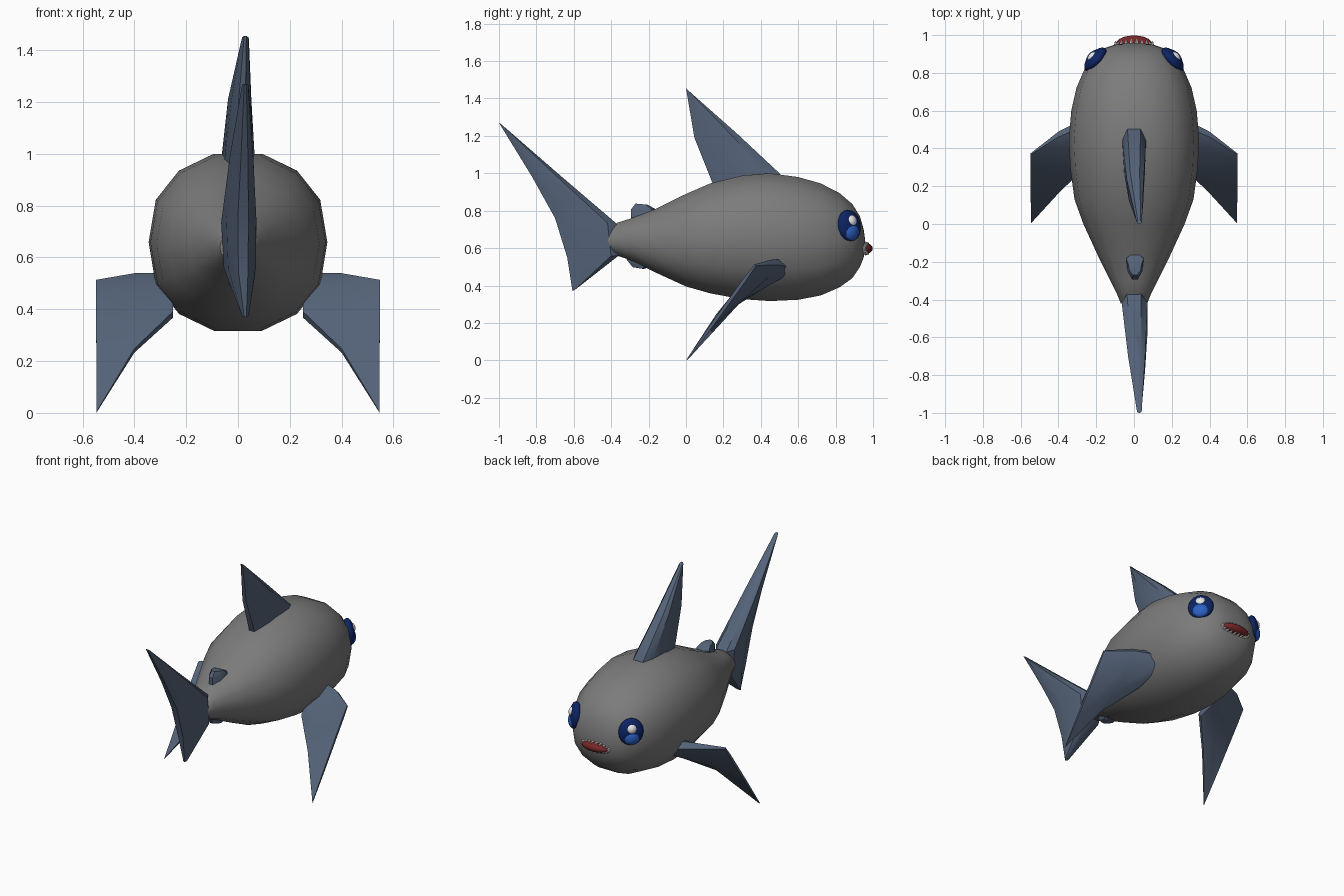
import bpy, bmesh, math
from mathutils import Vector, Matrix

if "Cube" in bpy.data.objects:
    bpy.data.objects.remove(bpy.data.objects["Cube"])


def material(name, rgb):
    m = bpy.data.materials.new(name)
    m.diffuse_color = (*rgb, 1)
    m.use_nodes = True
    m.node_tree.nodes["Principled BSDF"].inputs["Base Color"].default_value = m.diffuse_color
    return m


GREY = material("body grey", (0.2, 0.2, 0.2))
SLATE = material("fin slate", (0.09, 0.125, 0.19))
NAVY = material("eye navy", (0.004, 0.018, 0.13))
BLUE = material("eye blue", (0.025, 0.12, 0.55))
WHITE = material("white", (0.8, 0.8, 0.8))
RED = material("mouth red", (0.17, 0.02, 0.02))


def finish(name, bm, mat, angle):
    bmesh.ops.recalc_face_normals(bm, faces=bm.faces)
    me = bpy.data.meshes.new(name)
    bm.to_mesh(me)
    bm.free()
    me.materials.append(mat)
    ob = bpy.data.objects.new(name, me)
    bpy.context.collection.objects.link(ob)
    bpy.ops.object.select_all(action='DESELECT')
    ob.select_set(True)
    bpy.context.view_layer.objects.active = ob
    bpy.ops.object.shade_smooth_by_angle(angle=math.radians(angle))
    return ob


def loft(name, rings, mat, angle):
    """Skin a row of equal point rings and cap both ends."""
    bm = bmesh.new()
    rows = [[bm.verts.new(p) for p in ring] for ring in rings]
    n = len(rows[0])
    for a, b in zip(rows, rows[1:]):
        for i in range(n):
            j = (i + 1) % n
            bm.faces.new((a[i], a[j], b[j], b[i]))
    bm.faces.new(rows[0])
    bm.faces.new(rows[-1])
    return finish(name, bm, mat, angle)


def fin(name, sections, normal, side=1):
    """Loft blade sections given as (leading edge, trailing edge, half thickness)."""
    nrm = Vector(normal).normalized()
    rings = []
    for le, te, h in sections:
        le, te = Vector(le), Vector(te)
        ring = []
        for t, w in ((0, .55), (.15, 1), (.65, .85), (1, .3)):
            ring.append(le.lerp(te, t) + nrm * h * w)
        for t, w in ((1, .3), (.65, .85), (.15, 1), (0, .55)):
            ring.append(le.lerp(te, t) - nrm * h * w)
        rings.append([(p.x * side, p.y, p.z) for p in ring])
    return loft(name, rings, SLATE, 35)


def ellipsoid(name, mat, centre, radii, basis=Matrix.Identity(3), seg=20):
    bm = bmesh.new()
    bmesh.ops.create_uvsphere(bm, u_segments=seg, v_segments=seg // 2, radius=1)
    for v in bm.verts:
        v.co = Vector(centre) + basis @ Vector([c * r for c, r in zip(v.co, radii)])
    return finish(name, bm, mat, 60)


# Body: fourteen-sided rings of (y, top, bottom, half width)
profile = [
    (-.42, .69, .59, .07), (-.37, .735, .56, .09), (-.30, .757, .537, .125),
    (-.17, .806, .473, .19), (0, .89, .395, .268), (.13, .946, .358, .315),
    (.30, .988, .327, .338), (.45, 1.0, .317, .345), (.60, .98, .324, .332),
    (.72, .946, .347, .305), (.82, .895, .39, .262), (.89, .835, .44, .212),
    (.93, .77, .50, .16), (.95, .70, .55, .10), (.957, .65, .60, .04)]
quarter = [(.27, 1), (.66, .81), (.92, .48)]
half = quarter + [(1, 0)] + [(x, -z) for x, z in reversed(quarter)]
outline = half + [(-x, z) for x, z in reversed(half)]
loft("body", [[(x * w, y, (top + bot) / 2 + z * (top - bot) / 2) for x, z in outline]
              for y, top, bot, w in profile], GREY, 50)

# Back and tail fins
fin("dorsal_fin", [
    ((0, .52, .94), (.0, .16, .90), .064),
    ((0, .50, 1.0), (.005, .125, .99), .063),
    ((.005, .27, 1.215), (.015, .045, 1.19), .045),
    ((.028, .015, 1.44), (.028, 0, 1.455), .014)], (1, 0, 0))
fin("tail_fin", [
    ((.028, -.59, .38), (.028, -.607, .37), .014),
    ((.005, -.36, .56), (.02, -.635, .55), .062),
    ((0, -.37, .73), (.02, -.70, .76), .068),
    ((.012, -.68, .995), (.025, -.825, .985), .045),
    ((.028, -.985, 1.26), (.028, -1, 1.27), .013)], (1, 0, 0))
fin("small_top_fin", [
    ((.005, -.14, .75), (.005, -.29, .68), .046),
    ((.005, -.165, .81), (.005, -.295, .805), .046),
    ((.005, -.205, .832), (.005, -.27, .838), .034)], (1, 0, 0))
fin("small_belly_fin", [
    ((.005, -.17, .54), (.005, -.33, .58), .046),
    ((.005, -.195, .50), (.005, -.315, .535), .046),
    ((.005, -.225, .488), (.005, -.285, .498), .034)], (1, 0, 0))

for side, label in ((1, "right"), (-1, "left")):
    # Swept side fins
    fin(label + "_side_fin", [
        ((.25, .545, .52), (.25, .32, .38), .055),
        ((.40, .475, .525), (.40, .17, .24), .036),
        ((.548, .37, .51), (.546, .005, .003), .009)], (0, .7, -.7), side)

    # Eye: navy ball, blue pupil and white glint, flattened along the outward axis
    out = Vector((.73 * side, .67, .12)).normalized()
    across = Vector((0, 0, 1)).cross(out).normalized()
    up = out.cross(across)
    basis = Matrix((across, up, out)).transposed()
    eye = Vector((.205 * side, .872, .72))
    ellipsoid(label + "_eye", NAVY, eye, (.078, .086, .036), basis)
    ellipsoid(label + "_pupil", BLUE, eye - up * .03 + out * .006,
              (.055, .052, .034), basis)
    ellipsoid(label + "_glint", WHITE, eye + up * .022 + out * .012,
              (.036, .036, .032), basis)

# Mouth with a ring of small teeth
ellipsoid("mouth", RED, (0, .955, .598), (.095, .043, .03))
bm = bmesh.new()
for i in range(22):
    a = 2 * math.pi * i / 22
    x, z = .1 * math.cos(a), .598 + .03 * math.sin(a)
    y = .968 - 1.3 * x * x
    spot = Matrix.Translation((x, y, z)) @ Matrix.Rotation(-math.pi / 2, 4, 'X')
    bmesh.ops.create_cone(bm, cap_ends=True, segments=6, radius1=.009, radius2=.001,
                          depth=.024, matrix=spot)
finish("teeth", bm, WHITE, 30)
